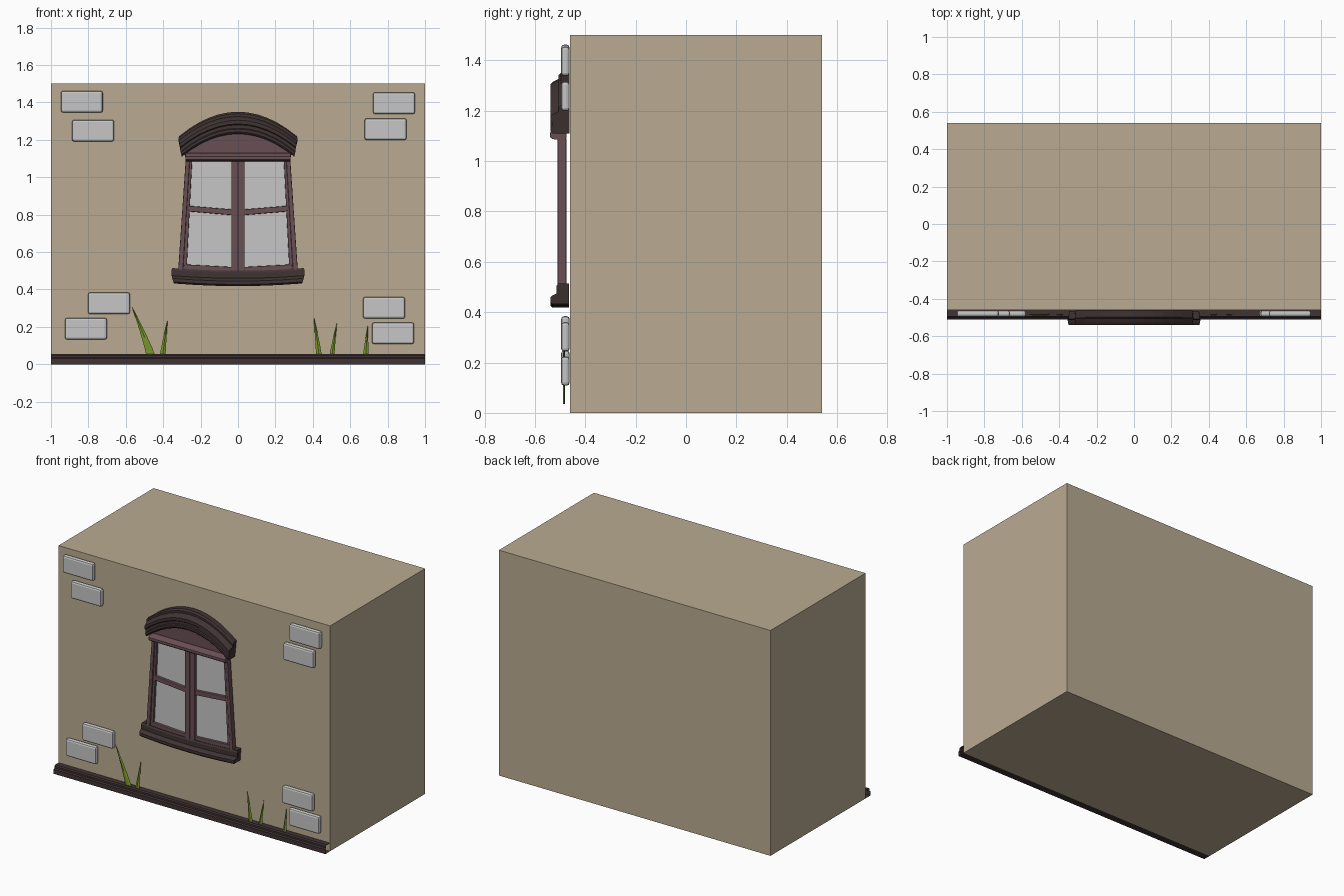
import bpy, bmesh, math


def srgb(r, g, b):
    return tuple(((c / 255 + 0.055) / 1.055) ** 2.4 for c in (r, g, b)) + (1.0,)


def material(name, rgb):
    m = bpy.data.materials.new(name)
    m.diffuse_color = srgb(*rgb)
    return m


PLASTER = material("tan_plaster", (186, 171, 146))
DARK = material("dark_wood", (64, 51, 51))
MAUVE = material("mauve_wood", (104, 78, 83))
GREY = material("light_grey", (198, 198, 198))
GREEN = material("grass_green", (122, 152, 40))


def finish(name, bm, mat, bevel=0.0, segments=2, closed=True):
    if closed:
        bmesh.ops.recalc_face_normals(bm, faces=bm.faces)
    me = bpy.data.meshes.new(name)
    bm.to_mesh(me)
    bm.free()
    me.materials.append(mat)
    ob = bpy.data.objects.new(name, me)
    bpy.context.collection.objects.link(ob)
    if bevel:
        mod = ob.modifiers.new("bevel", 'BEVEL')
        mod.width = bevel
        mod.segments = segments
    return ob


def prism(name, pts, y0, y1, mat, bevel=0.0):
    """Extrude an x-z outline from y0 to y1."""
    bm = bmesh.new()
    a = [bm.verts.new((x, y0, z)) for x, z in pts]
    b = [bm.verts.new((x, y1, z)) for x, z in pts]
    n = len(pts)
    bm.faces.new(a)
    bm.faces.new(b[::-1])
    for i in range(n):
        bm.faces.new((a[i], b[i], b[(i + 1) % n], a[(i + 1) % n]))
    return finish(name, bm, mat, bevel)


def sweep(name, profile, mat, steps=1, caps=True):
    """Run a closed profile of (half width, middle z, drop at ends, y) across x."""
    bm = bmesh.new()
    rings = []
    for i in range(steps + 1):
        t = -1 + 2 * i / steps
        rings.append([bm.verts.new((hw * t, y, z - drop * t * t))
                      for hw, z, drop, y in profile])
    n = len(profile)
    for r, s in zip(rings, rings[1:]):
        for j in range(n):
            k = (j + 1) % n
            bm.faces.new((r[j], r[k], s[k], s[j]))
    if caps:
        bm.faces.new(rings[0])
        bm.faces.new(rings[-1][::-1])
    return finish(name, bm, mat)


def rect(x0, x1, z0, z1):
    return [(x0, z0), (x1, z0), (x1, z1), (x0, z1)]


# Wall block and base moulding
prism("wall", rect(-1, 1, 0, 1.5), -0.46, 0.54, PLASTER)
sweep("base_moulding", [(1, z, 0, y) for y, z in (
    (-0.46, 0), (-0.46, 0.055), (-0.495, 0.055), (-0.502, 0.048), (-0.502, 0.036),
    (-0.51, 0.03), (-0.51, 0.0))], DARK, caps=False)

# Arched hood over the window
sweep("window_hood", [
    (0.312, 1.350, 0.130, -0.462), (0.314, 1.350, 0.130, -0.497),
    (0.318, 1.340, 0.130, -0.507), (0.318, 1.325, 0.130, -0.507),
    (0.312, 1.315, 0.128, -0.527), (0.312, 1.305, 0.128, -0.539),
    (0.310, 1.285, 0.125, -0.539), (0.309, 1.280, 0.125, -0.533),
    (0.307, 1.262, 0.125, -0.533), (0.306, 1.257, 0.125, -0.539),
    (0.303, 1.242, 0.122, -0.539), (0.301, 1.232, 0.122, -0.530),
    (0.301, 1.232, 0.122, -0.462)], DARK, 12)

# Panel and bar beneath the hood
sweep("arch_panel", [(0.287, 1.25, 0.12, -0.505), (0.287, 1.25, 0.12, -0.475),
                     (0.278, 1.09, 0, -0.475), (0.278, 1.09, 0, -0.505)], MAUVE, 12)
sweep("lintel_bar", [(0.282, z, 0, y) for y, z in (
    (-0.48, 1.13), (-0.515, 1.13), (-0.53, 1.12), (-0.54, 1.112),
    (-0.54, 1.095), (-0.53, 1.087), (-0.48, 1.083))], MAUVE)

# Sill with a slight sag
sweep("window_sill", [
    (0.348, 0.500, -0.014, -0.465), (0.350, 0.500, -0.014, -0.508),
    (0.355, 0.490, -0.014, -0.514), (0.355, 0.460, -0.014, -0.514),
    (0.352, 0.452, -0.014, -0.530), (0.350, 0.445, -0.014, -0.539),
    (0.346, 0.427, -0.014, -0.539), (0.342, 0.418, -0.014, -0.530),
    (0.342, 0.418, -0.014, -0.465)], DARK, 6)

# Window sashes, mirrored left and right
for s, side in ((-1, "left"), (1, "right")):
    def bar(part, pts, y0, y1, mat, bevel=0.004):
        prism(side + "_" + part, [(s * x, z) for x, z in pts], y0, y1, mat, bevel)
    bar("outer_jamb", [(0.280, 1.09), (0.258, 1.09), (0.294, 0.50), (0.320, 0.50)],
        -0.510, -0.475, MAUVE)
    bar("sash_stile", [(0.260, 1.09), (0.245, 1.09), (0.275, 0.50), (0.296, 0.50)],
        -0.502, -0.475, MAUVE)
    bar("meeting_stile", [(0.036, 1.09), (0.0, 1.09), (0.0, 0.49), (0.036, 0.49)],
        -0.508, -0.475, MAUVE)
    bar("middle_rail", [(0.262, 0.847), (0.03, 0.828), (0.03, 0.797), (0.265, 0.817)],
        -0.504, -0.475, MAUVE)
    bar("bottom_rail", [(0.285, 0.534), (0.03, 0.520), (0.03, 0.485), (0.290, 0.495)],
        -0.504, -0.475, MAUVE)
    bar("glass", [(0.250, 1.09), (0.01, 1.09), (0.01, 0.50), (0.282, 0.51)],
        -0.487, -0.480, GREY, 0)

# Exposed bricks
for i, (x, z) in enumerate(((-0.835, 1.404), (-0.775, 1.249), (0.834, 1.396),
                            (0.789, 1.257), (-0.690, 0.326), (-0.813, 0.190),
                            (0.781, 0.302), (0.829, 0.166))):
    prism("brick_%d" % (i + 1), rect(x - 0.1125, x + 0.1125, z - 0.058, z + 0.058),
          -0.496, -0.462, GREY, 0.012)

# Grass blades: (base left, base right, tip x, tip z)
for i, (x0, x1, tx, tz) in enumerate(((-0.487, -0.439, -0.567, 0.307),
                                      (-0.420, -0.388, -0.376, 0.240),
                                      (0.418, 0.450, 0.405, 0.256),
                                      (0.487, 0.515, 0.529, 0.222),
                                      (0.667, 0.697, 0.695, 0.213))):
    bm = bmesh.new()
    rows = []
    for k in range(5):
        t = k / 5
        mid = (x0 + x1) / 2 + (tx - (x0 + x1) / 2) * t ** 1.15
        w = (x1 - x0) / 2 * (1 - t ** 1.2)
        z = 0.035 + (tz - 0.035) * t
        rows.append([bm.verts.new(p) for p in (
            (mid - w, -0.483, z), (mid, -0.488, z), (mid + w, -0.483, z),
            (mid, -0.481, z))])
    tip = bm.verts.new((tx, -0.484, tz))
    bm.faces.new(rows[0])
    for j in range(4):
        k = (j + 1) % 4
        for a, b in zip(rows, rows[1:]):
            bm.faces.new((a[j], a[k], b[k], b[j]))
        bm.faces.new((rows[-1][j], rows[-1][k], tip))
    finish("grass_blade_%d" % (i + 1), bm, GREEN)
